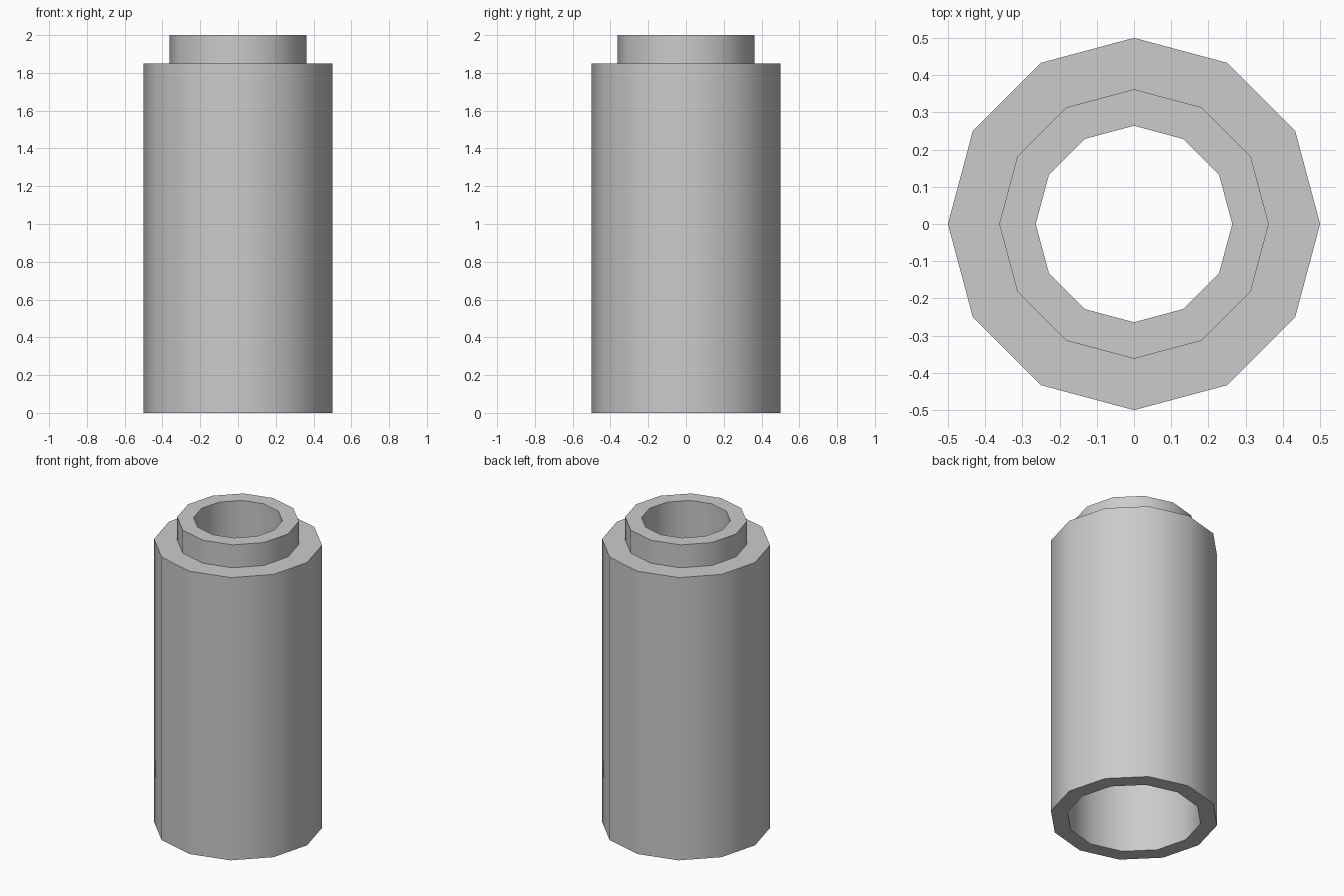
import bpy
import bmesh
from math import cos, sin, tau, radians

if "Cube" in bpy.data.objects:
    bpy.data.objects.remove(bpy.data.objects["Cube"], do_unlink=True)

SIDES = 12

grey = bpy.data.materials.new("plain grey")
grey.use_nodes = True
colour = (0.6, 0.6, 0.6, 1)
grey.diffuse_color = colour
grey.node_tree.nodes["Principled BSDF"].inputs["Base Color"].default_value = colour


def lathe(name, profile):
    """Turn a closed (radius, height) profile around z."""
    bm = bmesh.new()
    rings = []
    for i in range(SIDES):
        a = tau * i / SIDES
        rings.append([bm.verts.new((r * cos(a), r * sin(a), z)) for r, z in profile])
    for i in range(SIDES):
        here, there = rings[i], rings[(i + 1) % SIDES]
        for j in range(len(profile)):
            k = (j + 1) % len(profile)
            bm.faces.new((here[j], there[j], there[k], here[k]))
    bmesh.ops.recalc_face_normals(bm, faces=bm.faces)
    mesh = bpy.data.meshes.new(name)
    bm.to_mesh(mesh)
    bm.free()
    mesh.materials.append(grey)
    obj = bpy.data.objects.new(name, mesh)
    bpy.context.collection.objects.link(obj)
    bpy.ops.object.select_all(action="DESELECT")
    obj.select_set(True)
    bpy.context.view_layer.objects.active = obj
    bpy.ops.object.shade_smooth_by_angle(angle=radians(35))
    return obj


# Hollow body with a narrower neck, walls of even thickness
lathe("hollow_sleeve", [
    (0.5, 0), (0.5, 1.85),            # outer wall
    (0.362, 1.85), (0.362, 2),        # shoulder and neck
    (0.264, 2), (0.264, 1.75),        # rim and neck bore
    (0.4, 1.75), (0.4, 0),            # inner shoulder and bore
])
